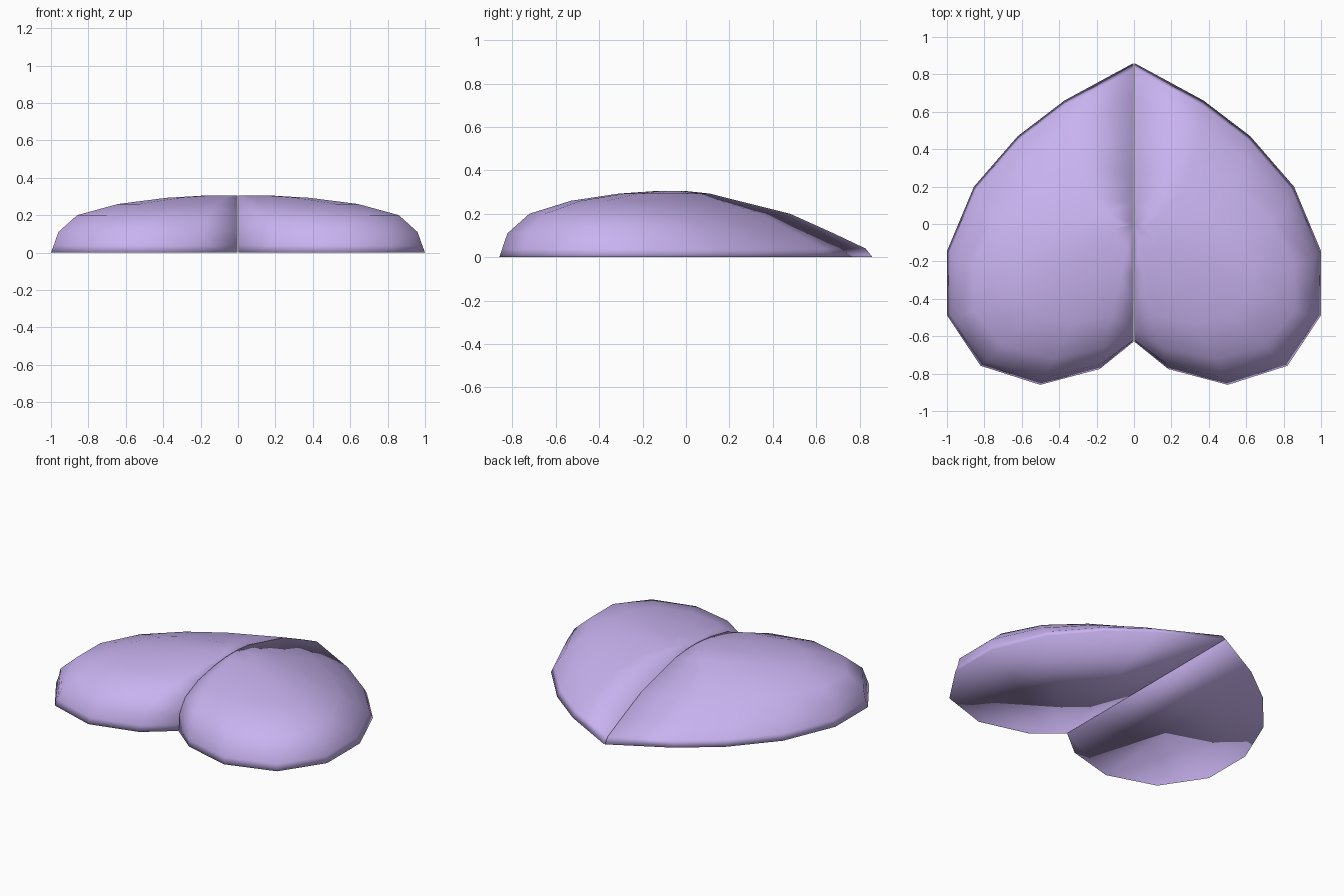
import bpy, bmesh

if "Cube" in bpy.data.objects:
    bpy.data.objects.remove(bpy.data.objects["Cube"])

# Half outline of the heart, from the front notch round the side to the tip
OUTLINE = [(0, -.63), (.18, -.775), (.5, -.86), (.82, -.758), (1, -.488),
           (1, -.145), (.855, .2), (.62, .47), (.37, .66), (0, .86)]
# Dome contours: height, width scale, front-most y, rear-most y
RINGS = [(0, 1, -.86, .86), (.04, .985, -.847, .828), (.11, .96, -.823, .68),
         (.2, .86, -.722, .48), (.26, .64, -.53, .24), (.293, .38, -.31, .11),
         (.305, .18, -.14, 0)]
GAP = .003                                # half width of the centre slit

bm = bmesh.new()

# Domed lobe built from shrinking contours
rings = []
for z, sx, y0, y1 in RINGS:
    rings.append([bm.verts.new((GAP + x * sx * (1 - GAP),
                                y0 + (y + .86) / 1.72 * (y1 - y0), z))
                  for x, y in OUTLINE])
for low, high in zip(rings, rings[1:]):
    for i in range(len(low) - 1):
        bm.faces.new((low[i], low[i + 1], high[i + 1], high[i]))
bm.faces.new(rings[-1])

# Upright wall along the crease, and the flat underside
for k in range(len(rings) - 1):
    a, b = rings[k], rings[k + 1]
    bm.faces.new((a[-1], a[0], b[0], b[-1]))
bm.faces.new(rings[0][::-1])
bmesh.ops.recalc_face_normals(bm, faces=bm.faces)

mesh = bpy.data.meshes.new("heart_cushion")
bm.to_mesh(mesh)
bm.free()
heart = bpy.data.objects.new("heart_cushion", mesh)
bpy.context.collection.objects.link(heart)

# Second lobe
mirror = heart.modifiers.new("mirror", 'MIRROR')
mirror.use_axis[0] = True
mirror.use_mirror_merge = False

# Lavender colour and smooth shading
mat = bpy.data.materials.new("lavender")
mat.diffuse_color = (.58, .45, .87, 1)
mat.use_nodes = True
mat.node_tree.nodes["Principled BSDF"].inputs["Base Color"].default_value = mat.diffuse_color
mesh.materials.append(mat)
bpy.context.view_layer.objects.active = heart
heart.select_set(True)
bpy.ops.object.shade_smooth()
